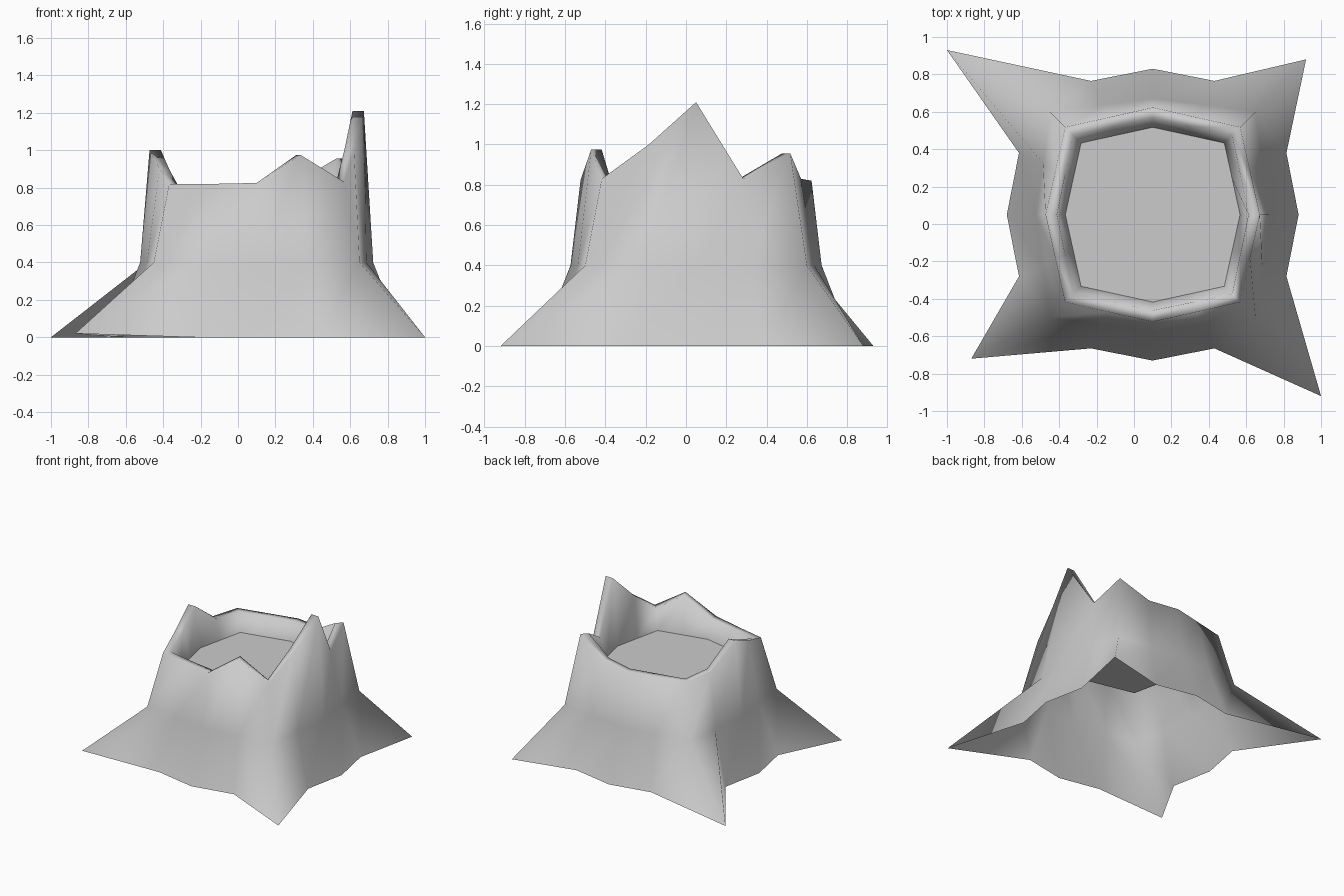
import bpy
import bmesh
from mathutils import Vector

if "Cube" in bpy.data.objects:
    bpy.data.objects.remove(bpy.data.objects["Cube"])

CX, CY = 0.10, 0.05   # trunk axis
N = 16                # sides around the trunk


def ring(card, corner, mid):
    """16 plan offsets: cardinal, mid, corner, mid for each quarter."""
    pts = []
    quarter = [(card, 0), mid, (corner, corner), (mid[1], mid[0])]
    for q in range(4):
        for x, y in quarter:
            for _ in range(q):
                x, y = -y, x
            pts.append((x, y))
    return pts


def shaped(card, corner):
    return ring(card, corner, ((card + corner) / 2, corner / 2))


def add_ring(bm, pts, heights):
    return [bm.verts.new((CX + x, CY + y, z)) for (x, y), z in zip(pts, heights)]


def bridge(bm, a, b):
    for i in range(N):
        j = (i + 1) % N
        bm.faces.new((a[i], a[j], b[j], b[i]))


def finish(bm, name, smooth):
    mesh = bpy.data.meshes.new(name)
    bm.to_mesh(mesh)
    bm.free()
    for p in mesh.polygons:
        p.use_smooth = smooth
    obj = bpy.data.objects.new(name, mesh)
    bpy.context.collection.objects.link(obj)
    return obj


# Jagged broken rim heights, counter-clockwise from +x
rim_z = [1.21, 0.83, 0.955, 0.83, 0.82, 0.82, 0.82, 0.83,
         1.0, 0.90, 0.82, 0.82, 0.825, 0.975, 0.83, 1.0]

# Root flare outline with four long uneven root tips
base = ring(0.78, 0.80, (0.715, 0.33))
base_z = [0.0] * N
for k, tip in {2: (0.82, 0.83), 6: (-1.10, 0.88), 10: (-0.97, -0.77), 14: (0.90, -0.97)}.items():
    base[k] = tip
base_z[10] = 0.02

DISC_Z = 0.68
disc_pts = shaped(0.467, 0.383)

# Bark: roots, trunk wall, rim and inner wall
bm = bmesh.new()
rings = [
    add_ring(bm, base, base_z),
    add_ring(bm, shaped(0.623, 0.55), [0.40] * N),
    add_ring(bm, shaped(0.573, 0.468), rim_z),
    add_ring(bm, shaped(0.512, 0.425), rim_z),
    add_ring(bm, disc_pts, [DISC_Z] * N),
]
for a, b in zip(rings, rings[1:]):
    bridge(bm, a, b)
finish(bm, "stump_bark", True)

# Cut wood surface sunk inside the rim
bm = bmesh.new()
bm.faces.new(add_ring(bm, disc_pts, [DISC_Z] * N))
finish(bm, "cut_wood_top", False)
